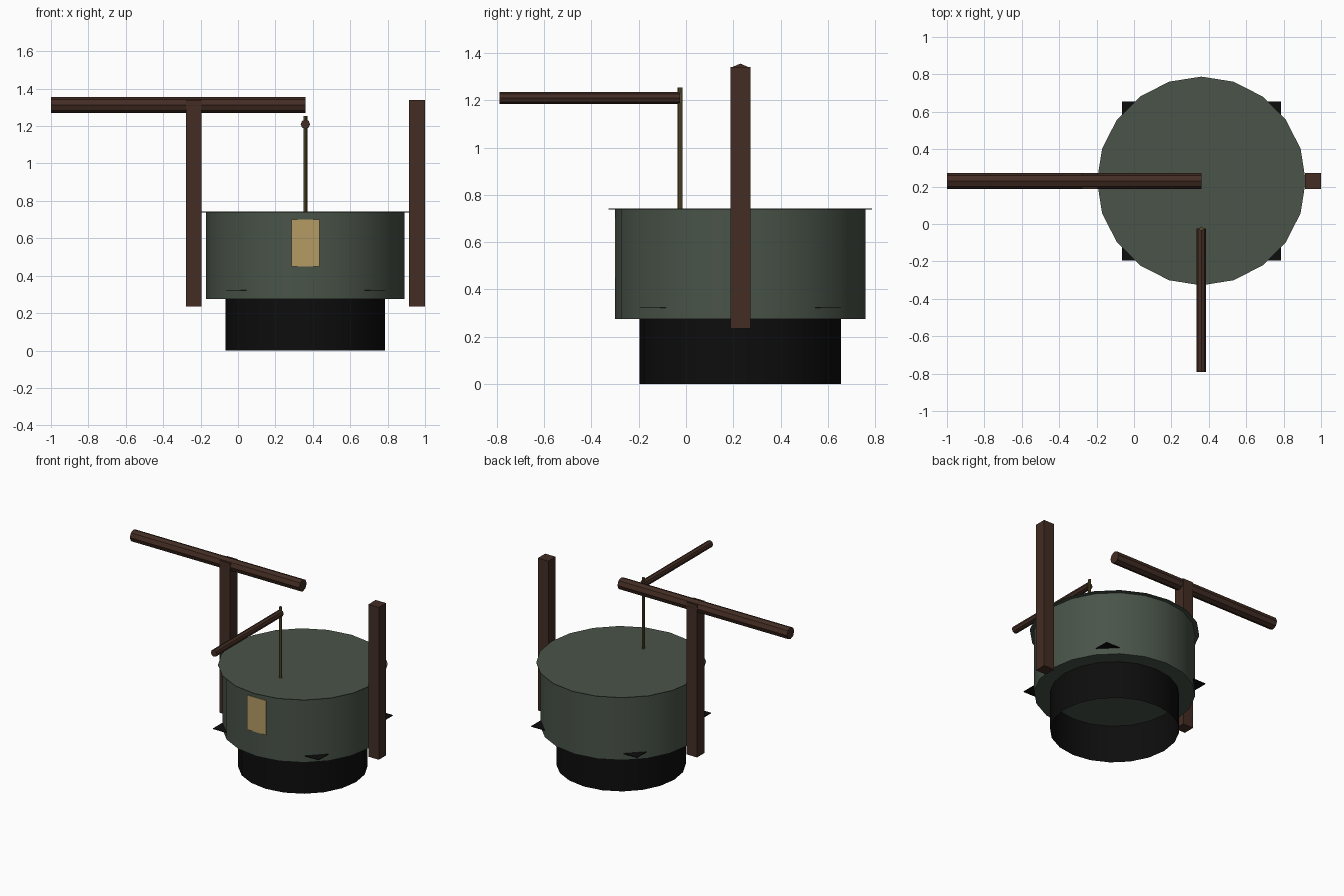
import bpy
import math

cube = bpy.data.objects.get("Cube")
if cube:
    bpy.data.objects.remove(cube, do_unlink=True)

CX, CY = 0.36, 0.23      # axis of the drum
SIDES = 20


def material(name, rgb):
    m = bpy.data.materials.new(name)
    m.use_nodes = True
    m.diffuse_color = (*rgb, 1)
    bsdf = next(n for n in m.node_tree.nodes if n.type == 'BSDF_PRINCIPLED')
    bsdf.inputs["Base Color"].default_value = (*rgb, 1)
    bsdf.inputs["Roughness"].default_value = 0.8
    return m


green = material("drum green", (0.067, 0.088, 0.066))
black = material("soot black", (0.004, 0.004, 0.004))
wood = material("dark wood", (0.056, 0.026, 0.017))
tan = material("label tan", (0.46, 0.33, 0.13))
brass = material("dull brass", (0.115, 0.09, 0.032))


def finish(name, mat):
    ob = bpy.context.object
    ob.name = name
    ob.data.materials.append(mat)
    return ob


def cylinder(name, mat, radius, z0, z1, x=CX, y=CY, sides=SIDES, fill='NGON'):
    bpy.ops.mesh.primitive_cylinder_add(
        vertices=sides, radius=radius, depth=z1 - z0,
        location=(x, y, (z0 + z1) / 2), end_fill_type=fill)
    bpy.ops.object.shade_smooth_by_angle(angle=math.radians(30))
    return finish(name, mat)


def beam(name, mat, radius, length, centre, rotation):
    bpy.ops.mesh.primitive_cylinder_add(
        vertices=8, radius=radius, depth=length, location=centre, rotation=rotation)
    return finish(name, mat)


def box(name, mat, size, centre):
    bpy.ops.mesh.primitive_cube_add(size=1, location=centre)
    ob = finish(name, mat)
    ob.scale = size
    bpy.context.view_layer.update()
    return ob


# Drum, overhanging lid sheet and open skirt below
cylinder("drum", green, 0.53, 0.275, 0.738)
cylinder("lid", green, 0.558, 0.738, 0.742)
cylinder("base_skirt", black, 0.426, 0, 0.275, fill='NOTHING')

# Square sheet whose corners poke out of the drum
box("corner_sheet", black, (0.85, 0.85, 0.004), (CX, CY, 0.322))

# Label on the front
box("label_plate", tan, (0.15, 0.005, 0.25), (CX, -0.299, 0.575))

# Upright posts on both sides
for side, name in ((-1, "right_post"), (1, "left_post")):
    box(name, wood, (0.084, 0.084, 1.105), (CX + side * 0.597, CY, 0.7875))

# Cross beam, front handle and thin vertical rod
quarter = math.pi / 2
beam("cross_beam", wood, 0.0425, 1.36, (-0.32, CY, 1.3125), (0, quarter, 0))
beam("front_handle", wood, 0.025, 0.765, (CX, -0.4075, 1.21), (quarter, 0, 0))
beam("lift_rod", brass, 0.0105, 0.515, (CX, -0.025, 0.9975), (0, 0, 0))
